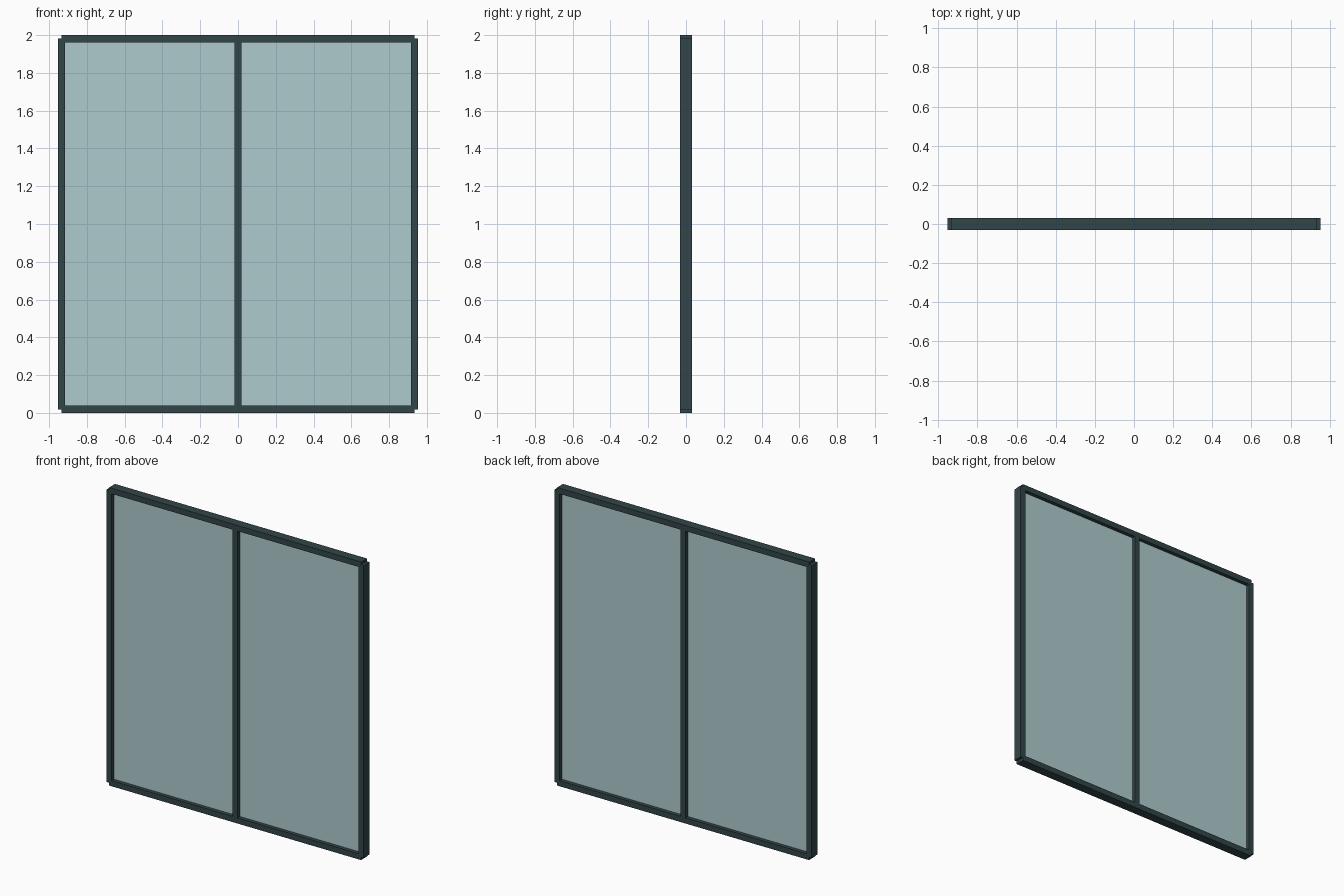
import bpy

if "Cube" in bpy.data.objects:
    bpy.data.objects.remove(bpy.data.objects["Cube"])

W, H = 0.935, 2.0      # half width to stile centre line, total height
BAR, DEPTH = 0.038, 0.062
Z0, Z1 = BAR / 2, H - BAR / 2


def material(name, color):
    m = bpy.data.materials.new(name)
    m.diffuse_color = color
    m.use_nodes = True
    m.node_tree.nodes["Principled BSDF"].inputs["Base Color"].default_value = m.diffuse_color
    return m


def box(name, center, size, mat):
    bpy.ops.mesh.primitive_cube_add(size=1, location=center)
    ob = bpy.context.object
    ob.name = name
    ob.scale = size
    bpy.ops.object.transform_apply(location=False, rotation=False, scale=True)
    ob.data.materials.append(mat)
    return ob


frame = material("dark_frame", (0.032, 0.060, 0.066, 1))
glass = material("tinted_glass", (0.43, 0.60, 0.62, 0.65))

# Upright bars: both stiles and the central mullion
for name, x in (("left_stile", -W), ("mullion", 0), ("right_stile", W)):
    box(name, (x, 0, H / 2), (BAR, DEPTH, Z1 - Z0), frame)

# Horizontal rails, ending on the stile centre lines
for name, z in (("bottom_rail", Z0), ("top_rail", Z1)):
    box(name, (0, 0, z), (2 * W, DEPTH, BAR), frame)

# Two glass panes between the bars
for name, s in (("left_pane", -1), ("right_pane", 1)):
    box(name, (s * W / 2, 0, H / 2), (W - BAR, 0.012, H - 2 * BAR), glass)
